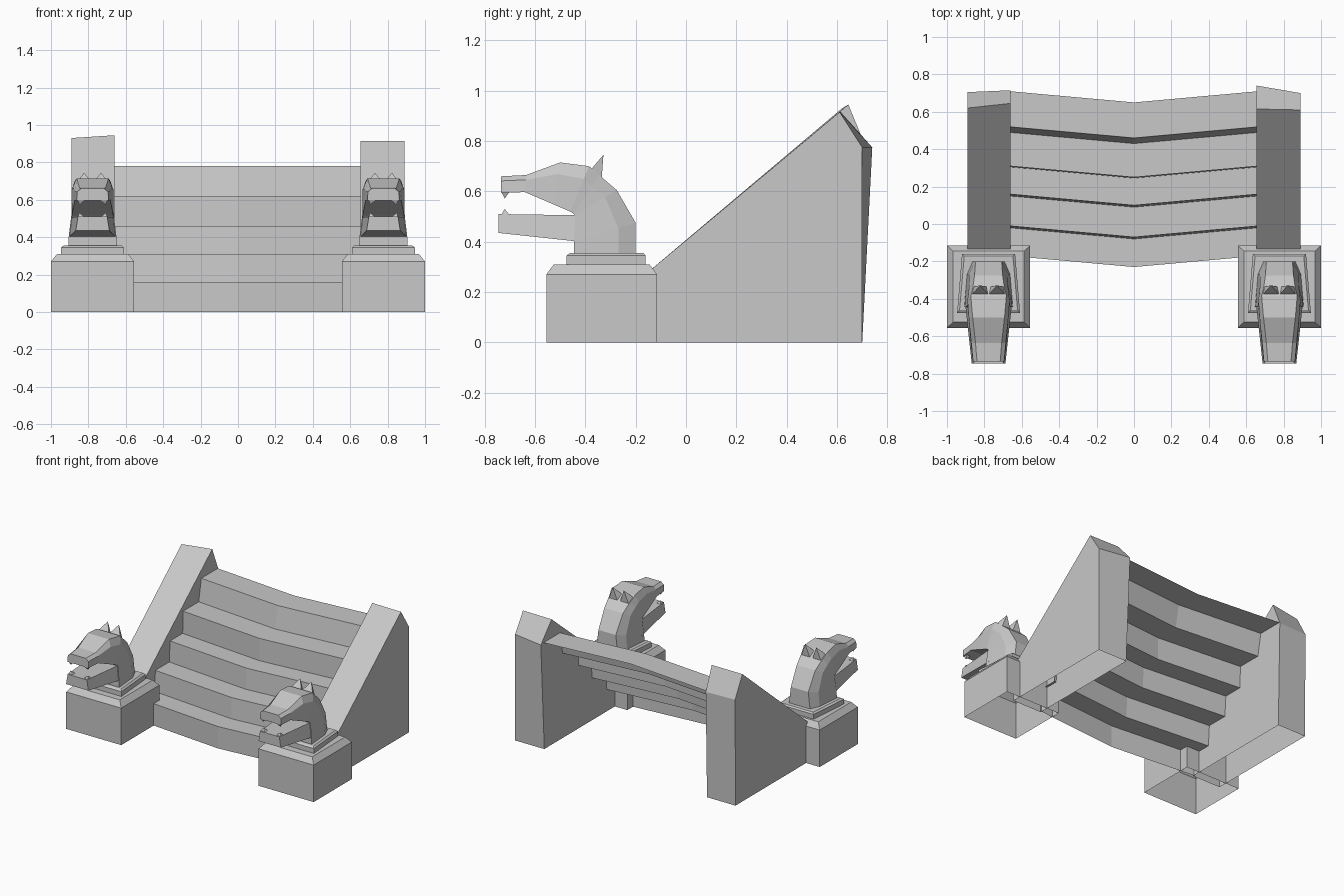
import bpy
import bmesh
from mathutils import Vector

cube = bpy.data.objects.get("Cube")
if cube:
    bpy.data.objects.remove(cube, do_unlink=True)

stone = bpy.data.materials.new("grey_stone")
stone.use_nodes = True
stone_colour = (0.58, 0.58, 0.58, 1)
stone.diffuse_color = stone_colour
stone.node_tree.nodes["Principled BSDF"].inputs["Base Color"].default_value = stone_colour

PEDESTAL_X = 0.7775


def finish(name, bm, fix_normals=True):
    """Turn a bmesh into a flat shaded stone object."""
    if fix_normals:
        bmesh.ops.recalc_face_normals(bm, faces=bm.faces)
    mesh = bpy.data.meshes.new(name)
    bm.to_mesh(mesh)
    bm.free()
    mesh.materials.append(stone)
    obj = bpy.data.objects.new(name, mesh)
    bpy.context.collection.objects.link(obj)
    return obj


def loft(bm, rings, cap_start=False, cap_end=True):
    """Skin a list of closed rings that share one point count."""
    loops = [[bm.verts.new(point) for point in ring] for ring in rings]
    count = len(loops[0])
    for low, high in zip(loops, loops[1:]):
        for i in range(count):
            j = (i + 1) % count
            bm.faces.new((low[i], low[j], high[j], high[i]))
    if cap_start:
        bm.faces.new(loops[0])
    if cap_end:
        bm.faces.new(loops[-1])


def spike(bm, base, tip):
    """Small pyramid used for ears and teeth."""
    loop = [bm.verts.new(point) for point in base]
    top = bm.verts.new(tip)
    bm.faces.new(loop)
    for a, b in zip(loop, loop[1:] + loop[:1]):
        bm.faces.new((a, b, top))


def stairs():
    """Open sheet of treads and risers, bent backwards at both sides."""
    bottoms = [-0.23, -0.08, 0.09, 0.245, 0.43]
    tops = [-0.23, -0.07, 0.10, 0.25, 0.46]
    heights = [0, 0.16, 0.31, 0.46, 0.62, 0.78]
    path = []
    for i in range(len(tops)):
        path += [(bottoms[i], heights[i]), (tops[i], heights[i + 1])]
    path.append((0.65, heights[-1]))
    bm = bmesh.new()
    rows = [[bm.verts.new((x, y + abs(x) * 0.09, z)) for x in (-0.67, 0, 0.67)]
            for y, z in path]
    for low, high in zip(rows, rows[1:]):
        for i in range(2):
            bm.faces.new((low[i], low[i + 1], high[i + 1], high[i]))
    finish("stairs", bm, fix_normals=False)


def side_wall(name, outer, inner):
    """Sloped wall, open below; each side gives x, peak y, peak z, back y."""
    bm = bmesh.new()
    sides = []
    for x, peak_y, peak_z, back_y in (outer, inner):
        profile = [(-0.18, 0), (-0.18, 0.255), (peak_y, peak_z), (back_y, 0.775), (0.70, 0)]
        sides.append([bm.verts.new((x, y, z)) for y, z in profile])
        bm.faces.new(sides[-1])
    for i in range(len(sides[0]) - 1):
        bm.faces.new((sides[0][i], sides[0][i + 1], sides[1][i + 1], sides[1][i]))
    finish(name, bm)


def slab(x, half_front, half_back, front, back, z):
    return [(x - half_front, front, z), (x + half_front, front, z),
            (x + half_back, back, z), (x - half_back, back, z)]


def pedestal(name, x):
    """Hollow block with a chamfered top and a tapered plinth."""
    bm = bmesh.new()
    loft(bm, [slab(x, 0.2225, 0.2225, -0.555, -0.115, 0),
              slab(x, 0.2225, 0.2225, -0.555, -0.115, 0.27),
              slab(x, 0.19, 0.19, -0.525, -0.145, 0.31),
              slab(x, 0.168, 0.142, -0.475, -0.16, 0.31),
              slab(x, 0.168, 0.142, -0.475, -0.16, 0.345),
              slab(x, 0.155, 0.13, -0.46, -0.17, 0.355)])
    finish(name, bm)


def head_ring(x, inner, outer, wide, narrow):
    """Six sided section from the throat side to the crest side."""
    a, b = Vector((x, *inner)), Vector((x, *outer))
    middle = a.lerp(b, 0.72)
    right, slim = Vector((wide, 0, 0)), Vector((narrow, 0, 0))
    shoulder = right * 0.4 + slim * 0.6 + Vector((0.012, 0, 0))
    return [a - right, a + right, middle + shoulder, b + slim, b - slim, middle - shoulder]


def beast_head(name, x):
    bm = bmesh.new()
    # neck, skull and snout
    sections = [((-0.445, 0.35), (-0.20, 0.35), 0.13, 0.085),
                ((-0.445, 0.40), (-0.20, 0.475), 0.128, 0.07),
                ((-0.44, 0.505), (-0.275, 0.605), 0.115, 0.075),
                ((-0.445, 0.51), (-0.345, 0.665), 0.112, 0.085),
                ((-0.46, 0.52), (-0.385, 0.70), 0.11, 0.095),
                ((-0.53, 0.55), (-0.50, 0.715), 0.105, 0.085),
                ((-0.64, 0.597), (-0.635, 0.665), 0.095, 0.07),
                ((-0.735, 0.595), (-0.735, 0.66), 0.085, 0.062)]
    loft(bm, [head_ring(x, *section) for section in sections], cap_start=True)
    # lower jaw
    jaw = [(-0.42, 0.40, 0.505, 0.126, 0.112), (-0.745, 0.435, 0.51, 0.09, 0.078)]
    loft(bm, [[(x - low, y, bottom), (x + low, y, bottom), (x + high, y, top), (x - high, y, top)]
              for y, bottom, top, low, high in jaw], cap_start=True)
    for side in (-1, 1):
        # ears
        ear_x = x + side * 0.045
        spike(bm, [(ear_x - 0.042, -0.375, 0.69), (ear_x + 0.042, -0.375, 0.69),
                   (ear_x + 0.035, -0.335, 0.65), (ear_x - 0.035, -0.335, 0.65)],
              (ear_x, -0.328, 0.745))
        # upper and lower fangs
        fang_x = x + side * 0.06
        for z, tip in ((0.60, 0.572), (0.505, 0.53)):
            spike(bm, [(fang_x - 0.02, -0.735, z), (fang_x + 0.02, -0.735, z),
                       (fang_x + 0.02, -0.70, z), (fang_x - 0.02, -0.70, z)],
                  (fang_x + side * 0.01, -0.72, tip))
    finish(name, bm)


stairs()
side_wall("right_wall", (-0.89, 0.62, 0.93, 0.705), (-0.66, 0.645, 0.945, 0.715))
side_wall("left_wall", (0.89, 0.61, 0.915, 0.70), (0.655, 0.615, 0.915, 0.74))
for label, sign in (("right", -1), ("left", 1)):
    pedestal(label + "_pedestal", sign * PEDESTAL_X)
    beast_head(label + "_beast_head", sign * PEDESTAL_X)
